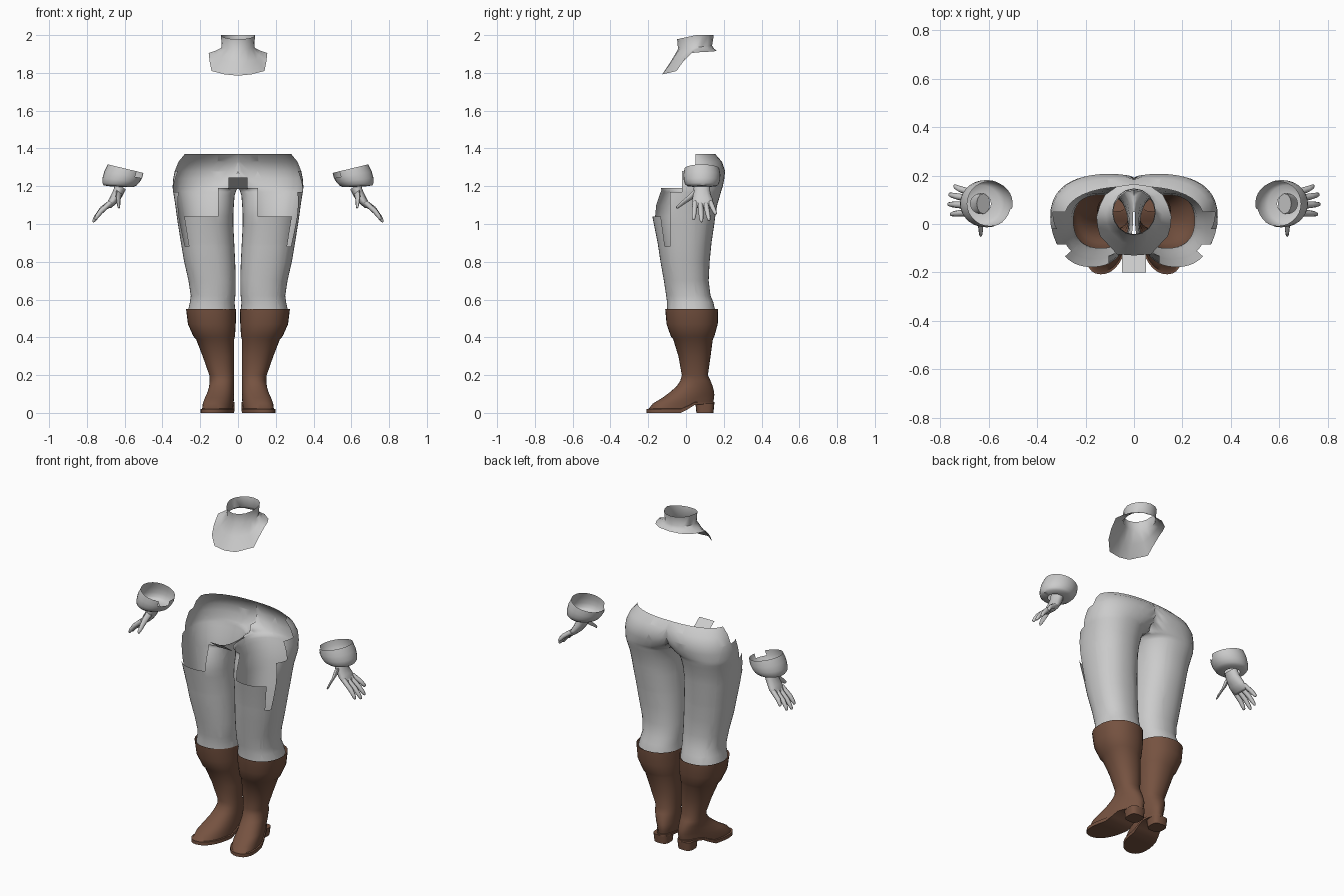
import bpy, bmesh, math
from mathutils import Vector

if "Cube" in bpy.data.objects:
    bpy.data.objects.remove(bpy.data.objects["Cube"])


def material(name, rgb):
    m = bpy.data.materials.new(name)
    m.diffuse_color = (*rgb, 1)
    m.use_nodes = True
    m.node_tree.nodes["Principled BSDF"].inputs["Base Color"].default_value = m.diffuse_color
    return m


GREY = material("light grey cloth", (0.6, 0.6, 0.6))
BROWN = material("brown leather", (0.18, 0.085, 0.052))


def ring(z, x0, x1, y0, y1, n=32, p=2.0, egg=0.0):
    """Oval outline, starting at the front and running counter-clockwise."""
    pts = []
    for i in range(n):
        a = -math.pi / 2 + 2 * math.pi * i / n
        c, s = math.cos(a), math.sin(a)
        c = math.copysign(abs(c) ** (2 / p), c)
        s = math.copysign(abs(s) ** (2 / p), s)
        pts.append(Vector(((x0 + x1) / 2 + (x1 - x0) / 2 * c * (1 - egg * s),
                           (y0 + y1) / 2 + (y1 - y0) / 2 * s, z)))
    return pts


def loft(bm, rings, bottom=False, top=False):
    """Skin rings listed from bottom to top, with optional end caps."""
    n = len(rings[0])
    vs = [[bm.verts.new(p) for p in r] for r in rings]
    for a, b in zip(vs, vs[1:]):
        for i in range(n):
            j = (i + 1) % n
            bm.faces.new((a[i], a[j], b[j], b[i]))
    for use, r, flip in ((bottom, vs[0], True), (top, vs[-1], False)):
        if use:
            for i in range(n // 2):
                q = list(dict.fromkeys((i, i + 1, n - i - 1, (n - i) % n)))
                if flip:
                    q.reverse()
                bm.faces.new([r[k] for k in q])


def finish(bm, name, mat, angle=40, mirror=True):
    me = bpy.data.meshes.new(name)
    bm.to_mesh(me)
    bm.free()
    me.materials.append(mat)
    me.shade_smooth()
    me.set_sharp_from_angle(angle=math.radians(angle))
    ob = bpy.data.objects.new(name, me)
    bpy.context.collection.objects.link(ob)
    if mirror:
        m = ob.modifiers.new("mirror", 'MIRROR')
        m.use_clip = True
        m.merge_threshold = 0.0005
    return ob


# Trousers: one leg and half the hips, clamped at the middle, then mirrored
bm = bmesh.new()
leg = [(0.54, .015, .265, -.10, .155), (0.585, .018, .255, -.10, .145),
       (0.62, .014, .250, -.105, .13), (0.70, .012, .262, -.117, .12),
       (0.80, .015, .285, -.135, .125), (0.90, .020, .302, -.150, .135),
       (1.00, .025, .318, -.170, .15), (1.04, .025, .324, -.178, .155),
       (1.10, .022, .332, -.172, .165), (1.15, .018, .34, -.155, .18),
       (1.18, .008, .345, -.142, .188), (1.20, -.03, .346, -.138, .195),
       (1.24, -.09, .343, -.12, .203), (1.28, -.13, .335, -.11, .207),
       (1.33, -.19, .315, -.10, .19), (1.37, -.27, .285, -.10, .155)]
rings = [ring(*r, n=40, p=2.25) for r in leg]
for r in rings:
    for v in r:
        v.x = max(v.x, 0)
loft(bm, rings)
bmesh.ops.delete(bm, geom=[f for f in bm.faces if all(v.co.x < 1e-4 for v in f.verts)],
                 context='FACES')
# Cut lines of the stepped front opening
for co, no in [((.105, 0, 0), (1, 0, 0)), ((0, 0, 1.04), (0, 0, 1)),
               ((0, 0, .88), (0, 0, 1)), ((0, 0, 1.19), (0, 0, 1)),
               ((0, 0, 1.17), (0, 0, 1)), ((0, 0, 1.28), (0, 0, 1)),
               ((0, -.085, 0), (0, 1, 0)), ((0, -.02, 0), (0, 1, 0)),
               ((0, .05, 0), (0, 1, 0)), ((.285, 0, 1.04), (1, 0, -.16))]:
    bmesh.ops.bisect_plane(bm, geom=bm.verts[:] + bm.edges[:] + bm.faces[:],
                           plane_co=co, plane_no=no, dist=1e-5)


def opened(c):
    if c.x < .105:
        return c.z > 1.19 and c.y < .05
    if c.y < -.085:
        return c.z > 1.04 or (c.z > .88 and c.x > .285 - .16 * (1.04 - c.z))
    if c.y < -.02:
        return c.z > 1.17
    return c.y < .05 and c.z > 1.28


bmesh.ops.delete(bm, geom=[f for f in bm.faces if opened(f.calc_center_median())],
                 context='FACES')
finish(bm, "trousers", GREY, 60)

# Small tilted flap at the front of the waist
bm = bmesh.new()
bm.faces.new([bm.verts.new(p) for p in ((-.05, -.12, 1.185), (-.05, -.2, 1.245),
                                        (.05, -.2, 1.245), (.05, -.12, 1.185))])
finish(bm, "front_flap", GREY, mirror=False)

# Boots: sole, foot, shaft and turned-over cuff as stacked slices
slices = [(0, .005, .165, -.208, .15, .22), (.02, .005, .165, -.208, .15, .22),
          (.022, .012, .158, -.197, .145, .22), (.05, .012, .158, -.175, .148, .22),
          (.08, .015, .155, -.125, .15, .2), (.11, .018, .152, -.085, .148, .15),
          (.14, .02, .15, -.05, .142, .1), (.17, .02, .15, -.03, .13, 0),
          (.20, .02, .152, -.022, .116, 0), (.30, .02, .187, -.04, .13, 0),
          (.39, .02, .222, -.068, .142, 0), (.405, .016, .236, -.08, .15, 0),
          (.47, .012, .265, -.103, .168, 0), (.55, .01, .275, -.11, .17, 0)]
rings = []
for z, x0, x1, y0, y1, egg in slices:
    r = ring(z, x0, x1, y0, y1, 32, 2.2, egg)
    for v in r:
        v.x += min(egg, .2) * (.05 - v.y)              # toes turned out
        arch = min(max((v.y + .02) / .07, 0), 1)       # raised arch
        v.z += .045 * arch * max(0, 1 - z / .12)
    rings.append(r)
bm = bmesh.new()
loft(bm, rings, bottom=True)
finish(bm, "boot", BROWN, 45)

# Boot heels
bm = bmesh.new()
loft(bm, [ring(0, .035, .125, .055, .145, 20, 3), ring(.05, .03, .13, .05, .15, 20, 3)],
     bottom=True, top=True)
finish(bm, "boot_heel", BROWN)

# Sleeve cuffs: bowls with a tilted rim and a notch on the inner front
bm = bmesh.new()
rings = []
for t, r in ((-.03, .042), (0, .078), (.12, .091), (.35, .098), (.65, .1), (1, .094)):
    cx, slope = .632 - .037 * t, .05 + .19 * t
    g = ring(1.2 + .093 * t, cx - r, cx + r, .084 - r * .98, .084 + r * .98, 28)
    for v in g:
        v.z += (v.x - cx) * slope
    rings.append(g)
loft(bm, rings)
notch = []
for f in bm.faces:
    c = f.calc_center_median()
    if c.x < .545 and c.y < .06 and c.z > 1.245:
        notch.append(f)
bmesh.ops.delete(bm, geom=notch, context='FACES')
finish(bm, "sleeve_cuff", GREY, 50)


# Hands: palm, four fingers and a thumb pointing down and outwards
def hand_ring(x, y, z, rv, ry, n=12):
    v, u = Vector((.77, 0, .63)), Vector((0, 1, 0))
    a = [-math.pi / 2 + 2 * math.pi * i / n for i in range(n)]
    return [Vector((x, y, z)) + v * rv * math.cos(t) + u * ry * math.sin(t) for t in a]


bm = bmesh.new()
loft(bm, [hand_ring(.69, .09, 1.088, .008, .042), hand_ring(.683, .09, 1.097, .017, .053),
          hand_ring(.66, .088, 1.125, .024, .055), hand_ring(.635, .084, 1.165, .03, .045),
          hand_ring(.622, .084, 1.205, .036, .042)], bottom=True, top=True)
for yb, yt, xt, zt in ((.048, .04, .757, 1.022), (.076, .082, .768, 1.01),
                       (.104, .122, .764, 1.018), (.13, .157, .742, 1.05)):
    base, tip = Vector((.672, yb, 1.115)), Vector((xt, yt, zt))
    rings = []
    for t, r in ((1, .003), (.95, .008), (.8, .011), (.5, .0135), (0, .0145)):
        p = base.lerp(tip, t)
        p.x += .01 * math.sin(math.pi * t)
        rings.append(hand_ring(*p, r, r, 8))
    loft(bm, rings, bottom=True, top=True)
rings = []
for x, y, z, r in ((.633, -.047, 1.083, .004), (.633, -.043, 1.09, .01),
                   (.633, -.022, 1.108, .014), (.635, .015, 1.135, .018),
                   (.63, .055, 1.17, .022)):
    rings.append(hand_ring(x, y, z, r * .9, r, 8))
loft(bm, rings, bottom=True, top=True)
finish(bm, "hand", GREY, 60)

# Collar: short neck band flaring into a bib, long at the front
half = [(0, -.13, 1.785), (.07, -.125, 1.792), (.14, -.05, 1.81), (.15, -.015, 1.86),
        (.155, .03, 1.905), (.14, .08, 1.91), (.12, .12, 1.912), (.07, .155, 1.915),
        (0, .165, 1.915)]
edge = [Vector(p) for p in half]
edge += [Vector((-p[0], p[1], p[2])) for p in half[-2:0:-1]]
neck = ring(1.935, -.086, .086, -.042, .138, 16)
rim = ring(1.99, -.09, .09, -.047, .147, 16)
for a, b in zip(neck, rim):
    a.z += (a.y - .05) * .1
    b.z = 1.978 + .022 * min(1, max(0, (b.y + .047) / .1))
middle = [e.lerp(a, .55) + Vector((0, 0, -.004)) for e, a in zip(edge, neck)]
bm = bmesh.new()
loft(bm, [edge, middle, neck, rim])
finish(bm, "collar", GREY, 60, mirror=False)
